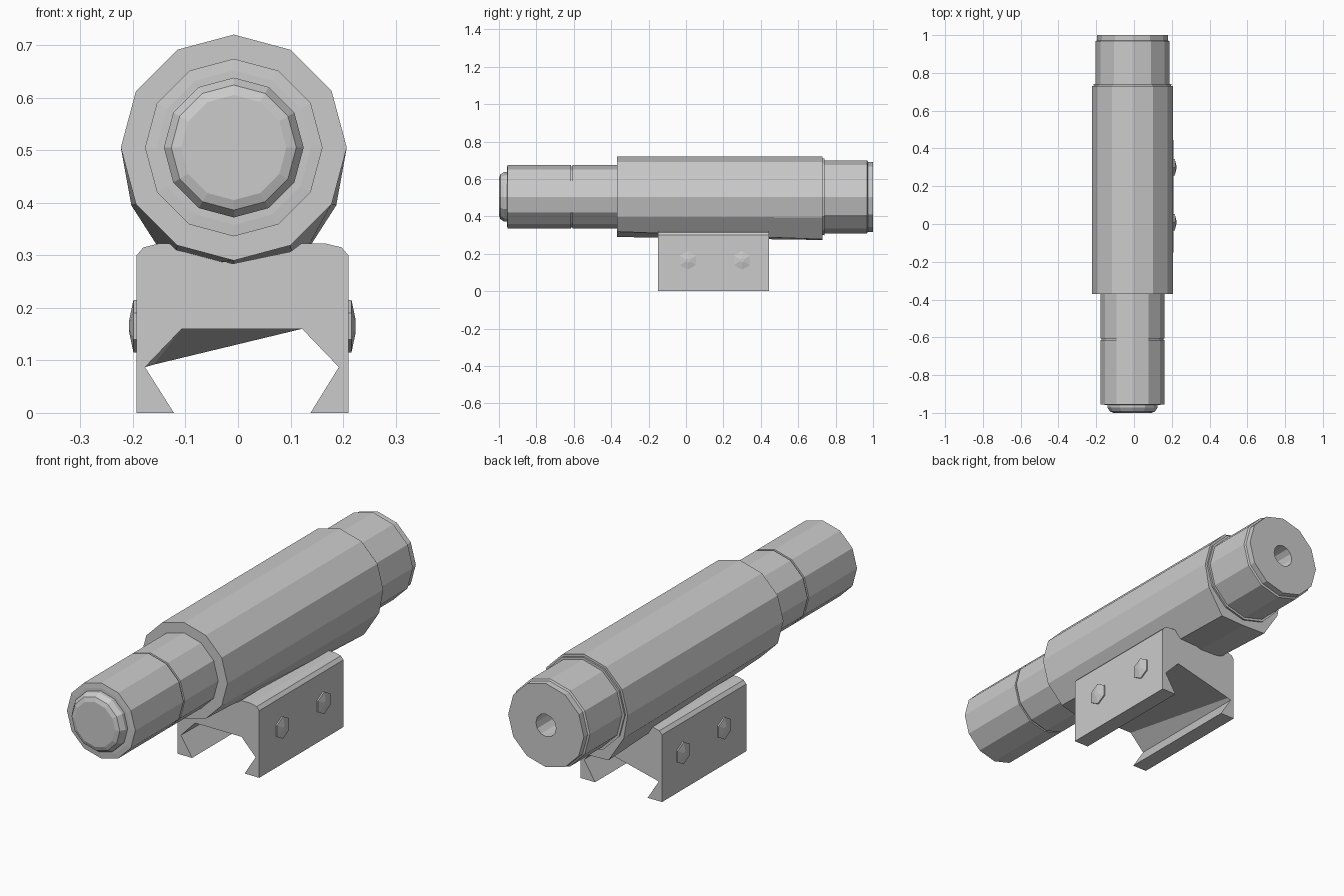
import bpy, bmesh, math

if "Cube" in bpy.data.objects:
    bpy.data.objects.remove(bpy.data.objects["Cube"])

CX, CZ, N = -0.008, 0.505, 12


def loft(name, rings):
    """Skin equal-length rings of 3D points and cap both ends."""
    bm = bmesh.new()
    rows = [[bm.verts.new(p) for p in ring] for ring in rings]
    for a, b in zip(rows, rows[1:]):
        for i in range(len(a)):
            j = (i + 1) % len(a)
            bm.faces.new((a[i], a[j], b[j], b[i]))
    bm.faces.new(rows[0])
    bm.faces.new(rows[-1])
    bmesh.ops.recalc_face_normals(bm, faces=bm.faces)
    mesh = bpy.data.meshes.new(name)
    bm.to_mesh(mesh)
    bm.free()
    ob = bpy.data.objects.new(name, mesh)
    bpy.context.collection.objects.link(ob)
    return ob


def circle(r, y):
    return [(CX + r * math.sin(i * math.tau / N), y, CZ + r * math.cos(i * math.tau / N))
            for i in range(N)]


def turned(name, profile):
    return loft(name, [circle(r, y) for r, y in profile])


# Main housing: twelve-sided, underside flares towards the rear
front = circle(0.215, -0.37)
rear = circle(0.215, 0.73)
drop = {4: (0.195, 0.395), 5: (0.12, 0.278), 6: (0.0, 0.274),
        7: (-0.12, 0.278), 8: (-0.195, 0.395)}
for i, (x, z) in drop.items():
    rear[i] = (CX + x, 0.73, z)
loft("main_housing", [front, rear])
turned("housing_collar", [(0.2, 0.70), (0.206, 0.74)])

# Front tube with a narrow seam
turned("front_tube", [(0.147, -0.957), (0.169, -0.955), (0.169, -0.615), (0.163, -0.614),
                      (0.163, -0.607), (0.169, -0.606), (0.169, -0.35)])
# Domed end button
turned("end_button", [(0.1, -1.0), (0.119, -0.993), (0.133, -0.972), (0.133, -0.94)])

# Rear tube with stepped end and central bore
turned("rear_tube", [(0.05, 0.80), (0.05, 1.0), (0.187, 1.0), (0.187, 0.972),
                     (0.195, 0.968), (0.195, 0.70)])

# Clamp mount: dovetail underneath, cradle on top
profile = [(-0.193, 0), (-0.122, 0), (-0.177, 0.087), (-0.107, 0.16), (0.122, 0.16),
           (0.192, 0.087), (0.138, 0), (0.21, 0), (0.21, 0.30), (0.197, 0.315),
           (0.168, 0.322), (0.12, 0.322), (0.1, 0.307), (-0.01, 0.284), (-0.117, 0.31),
           (-0.13, 0.322), (-0.152, 0.322), (-0.18, 0.315), (-0.193, 0.30)]
back = list(profile)
back[3] = (-0.16, 0.092)   # slot roof slopes down at the rear
loft("clamp_mount", [[(x, -0.15, z) for x, z in profile],
                     [(x, 0.445, z) for x, z in back]])

# Pointed hex bolts on both sides of the mount
for side, x0, label in ((1, 0.21, "right"), (-1, -0.193, "left")):
    for k, y in enumerate((0.01, 0.30)):
        rings = [[(x0 + side * dx,
                   y + r * math.sin(i * math.tau / 6),
                   0.165 + r * math.cos(i * math.tau / 6)) for i in range(6)]
                 for r, dx in ((0.05, -0.01), (0.05, 0.006), (0.012, 0.014))]
        loft(f"{label}_bolt_{k + 1}", rings)
